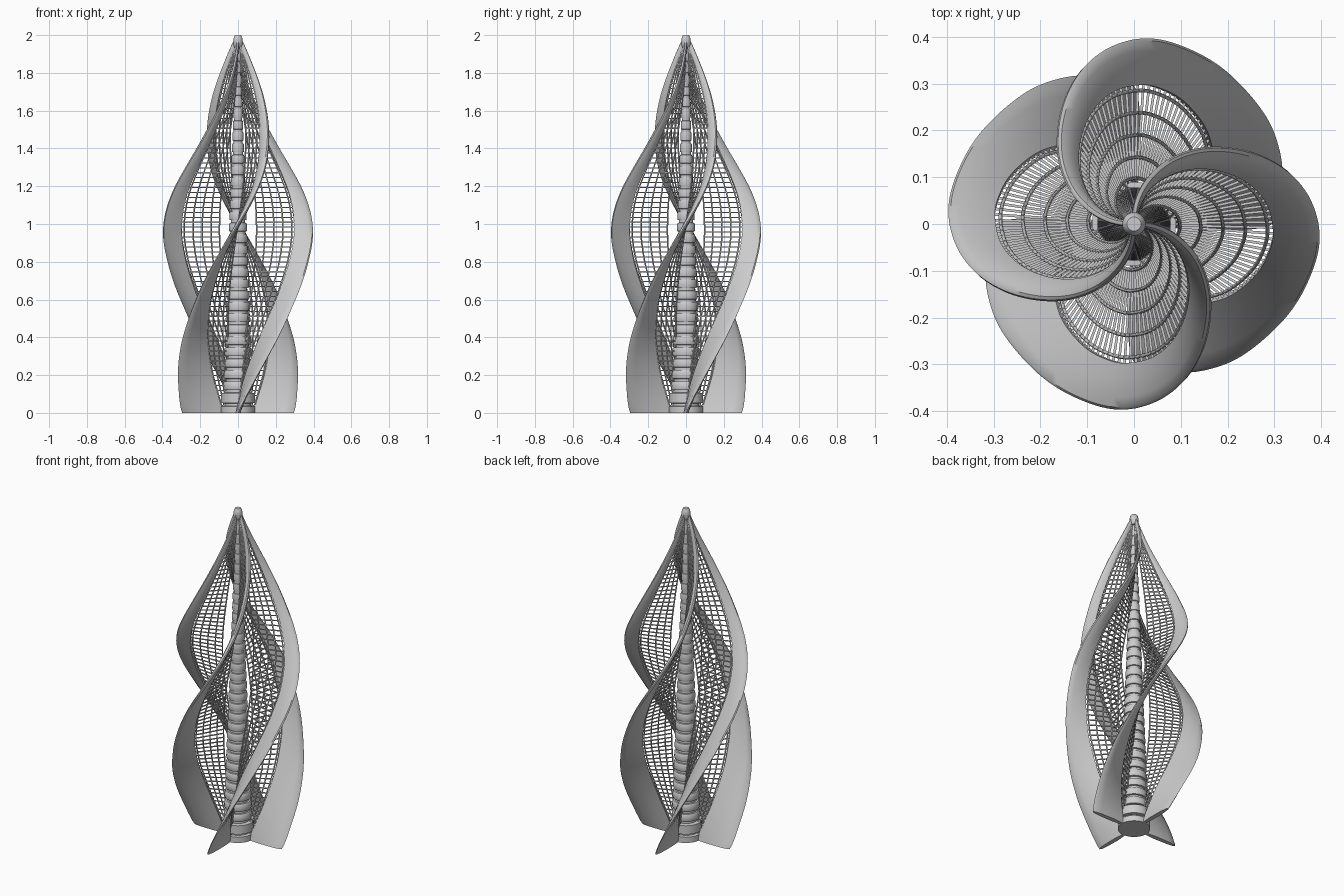
import bpy, math
from mathutils import Vector

if "Cube" in bpy.data.objects:
    bpy.data.objects.remove(bpy.data.objects["Cube"])

# Outer and inner radius of the solid twisted fin by height
OUTER = [(0, .295), (.03, .307), (.1, .316), (.25, .343), (.4, .362), (.55, .372), (.7, .386), (.92, .4),
         (1.0, .396), (1.1, .38), (1.2, .352), (1.3, .313), (1.4, .27), (1.5, .229),
         (1.6, .187), (1.7, .145), (1.8, .1), (1.9, .056), (1.97, .024)]
INNER = [(0, .08), (.1, .11), (.2, .145), (.4, .205), (.6, .255), (.8, .288), (.95, .3),
         (1.1, .29), (1.2, .27), (1.3, .24), (1.4, .207), (1.5, .173), (1.6, .138),
         (1.7, .103), (1.8, .067), (1.9, .03), (1.97, .004)]


def lerp(table, z):
    for (a, ra), (b, rb) in zip(table, table[1:]):
        if z <= b:
            return ra + (rb - ra) * (z - a) / (b - a)
    return table[-1][1]


def smooth(table, z):
    d = min(.04, z, 1.97 - z)
    return (lerp(table, z - d) + 2 * lerp(table, z) + lerp(table, z + d)) / 4


def twist(r, t, z):
    """Radial / tangential offsets at height z, turning 90 degrees per unit."""
    a = math.pi / 2 * z
    return Vector((r * math.cos(a) - t * math.sin(a), r * math.sin(a) + t * math.cos(a), z))


def core_radius(z):
    return .07 * (1 - z / 2) + .008


def make_object(name, verts, faces, angle=40):
    me = bpy.data.meshes.new(name)
    me.from_pydata([tuple(v) for v in verts], [], faces)
    ob = bpy.data.objects.new(name, me)
    bpy.context.collection.objects.link(ob)
    bpy.context.view_layer.objects.active = ob
    bpy.ops.object.select_all(action='DESELECT')
    ob.select_set(True)
    bpy.ops.object.mode_set(mode='EDIT')
    bpy.ops.mesh.select_all(action='SELECT')
    bpy.ops.mesh.normals_make_consistent(inside=False)
    bpy.ops.object.mode_set(mode='OBJECT')
    if angle:
        bpy.ops.object.shade_smooth_by_angle(angle=math.radians(angle))
    return ob


def loft(rings, verts, faces):
    """Append a capped tube through equal-length rings."""
    n, base = len(rings[0]), len(verts)
    for ring in rings:
        verts.extend(ring)
    for i in range(len(rings) - 1):
        for j in range(n):
            k = (j + 1) % n
            a = base + i * n
            faces.append((a + j, a + k, a + n + k, a + n + j))
    faces.append(tuple(range(base, base + n)))
    faces.append(tuple(range(base + (len(rings) - 1) * n, base + len(rings) * n)))


def four_fold(ob):
    for k in range(1, 4):
        c = ob.copy()
        c.name = f"{ob.name}_{k + 1}"
        c.rotation_euler.z = k * math.pi / 2
        bpy.context.collection.objects.link(c)


# Solid twisted fin with a lens-like section
SECTION = [(0, -.6), (.35, -1), (.75, -.9), (.95, -.55), (1, 0),
           (.95, .55), (.75, .9), (.35, 1), (0, .6)]
verts, faces, rings = [], [], []
for i in range(101):
    z = 1.97 * i / 100
    ri, ro = smooth(INNER, z), smooth(OUTER, z)
    th = .006 + .008 * min(1, ro / .3)
    rings.append([twist(ri + (ro - ri) * u, th * v, z) for u, v in SECTION])
loft(rings, verts, faces)
four_fold(make_object("twisted_fin", verts, faces))

# Long lattice bars that follow the twist
verts, faces = [], []
for f in (.33, .48, .64, .8, .96):
    rings = []
    for i in range(91):
        z = .03 + 1.9 * i / 90
        r = smooth(INNER, z) * f
        rings.append([twist(r + .004 * math.cos(a), .004 * math.sin(a), z)
                      for a in (math.pi / 3 * k for k in range(6))])
    loft(rings, verts, faces)
four_fold(make_object("lattice_bars", verts, faces, 70))

# Fine cross rungs
verts, faces = [], []
for i in range(72):
    z = .04 + 1.86 * i / 71
    ro = smooth(INNER, z) + .004
    ri = .33 * ro
    w = .0028
    loft([[twist(r, t, z) + Vector((0, 0, h)) for t, h in ((-w, -w), (w, -w), (w, w), (-w, w))]
          for r in (ri, ro)], verts, faces)
four_fold(make_object("lattice_rungs", verts, faces, 0))

# Segmented tapering spine, turned from a stepped profile
profile = [(.09, 0), (.09, .035), (.07, .037), (.07, .05), (.09, .052), (.09, .105)]
z, step = .107, .06
while z < 1.9:
    r = core_radius(z)
    profile += [(r * .88, z), (r * .88, z + .013), (r * 1.02, z + .015), (r * 1.06, z + .022),
                (r * 1.04, z + step - .008), (r * .98, z + step - .001)]
    z += step
profile += [(.012, 1.93)]
verts, faces = [], []
loft([[Vector((r * math.cos(a), r * math.sin(a), h)) for a in (math.tau * k / 32 for k in range(32))]
      for r, h in profile], verts, faces)
make_object("spine", verts, faces, 35)

# Tip cap where the fins meet
verts, faces = [], []
loft([[Vector((r * math.cos(a), r * math.sin(a), h)) for a in (math.tau * k / 24 for k in range(24))]
      for r, h in ((.018, 1.935), (.025, 1.95), (.025, 1.975), (.021, 1.992), (.015, 2.0))], verts, faces)
make_object("tip_cap", verts, faces, 35)
